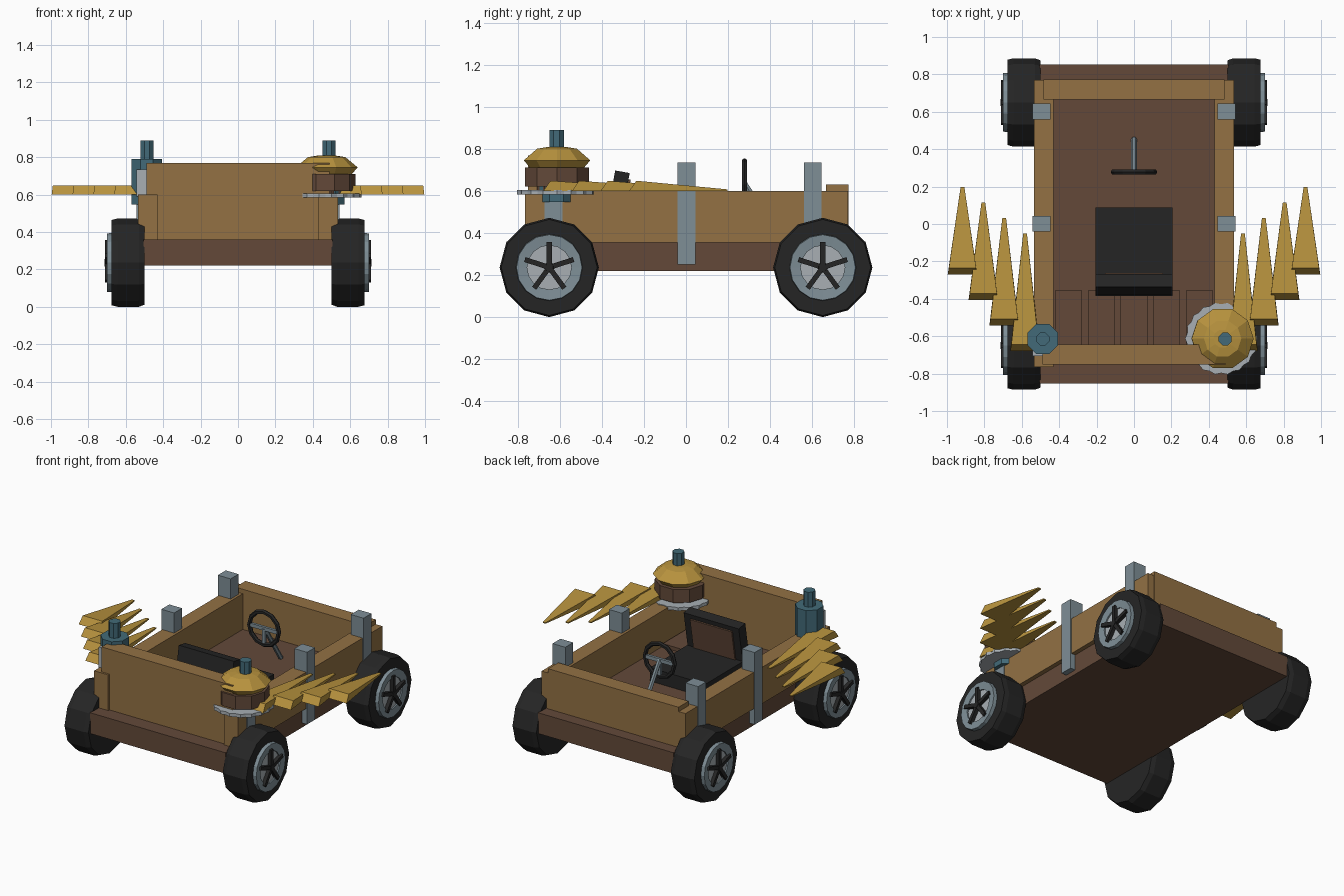
import bpy, bmesh, math
from mathutils import Vector, Matrix

if "Cube" in bpy.data.objects:
    bpy.data.objects.remove(bpy.data.objects["Cube"])


def material(name, rgb):
    lin = [((c / 255 + 0.055) / 1.055) ** 2.4 if c > 10 else c / 3295 for c in rgb]
    m = bpy.data.materials.new(name)
    m.diffuse_color = (*lin, 1)
    m.use_nodes = True
    m.node_tree.nodes["Principled BSDF"].inputs["Base Color"].default_value = m.diffuse_color
    return m


TAN = material("tan wood", (147, 113, 68))
BROWN = material("brown wood", (99, 73, 57))
GOLD = material("gold", (184, 147, 62))
TEAL = material("teal metal", (66, 106, 120))
GREY = material("grey metal", (126, 142, 150))
LIGHT = material("light metal", (168, 175, 180))
BLACK = material("black rubber", (37, 37, 37))


def finish(name, bm, mat):
    bmesh.ops.recalc_face_normals(bm, faces=bm.faces)
    me = bpy.data.meshes.new(name)
    bm.to_mesh(me)
    bm.free()
    me.materials.append(mat)
    ob = bpy.data.objects.new(name, me)
    bpy.context.collection.objects.link(ob)
    return ob


def box(name, x, y, z, mat, matrix=None):
    """Box from (min, max) ranges, optionally transformed."""
    bm = bmesh.new()
    bmesh.ops.create_cube(bm, size=1)
    for v in bm.verts:
        v.co = Vector([(r[0] + r[1]) / 2 + c * (r[1] - r[0]) for r, c in zip((x, y, z), v.co)])
    if matrix:
        bm.transform(matrix)
    return finish(name, bm, mat)


def lathe(name, profile, n, mat, matrix, phase=0.0, closed=False, tooth=1.0):
    """Spin (radius, height) points round z; tooth shrinks every second side."""
    bm = bmesh.new()
    rings = []
    for r, h in profile:
        ring = []
        for i in range(n):
            a = 2 * math.pi * (i + phase) / n
            k = r * (tooth if i % 2 else 1)
            ring.append(bm.verts.new((k * math.cos(a), k * math.sin(a), h)))
        rings.append(ring)
    pairs = list(zip(rings, rings[1:]))
    if closed:
        pairs.append((rings[-1], rings[0]))
    else:
        bm.faces.new(rings[0])
        bm.faces.new(rings[-1])
    for a, b in pairs:
        for i in range(n):
            j = (i + 1) % n
            bm.faces.new((a[i], a[j], b[j], b[i]))
    bm.transform(matrix)
    return finish(name, bm, mat)


def at(x, y, z):
    return Matrix.Translation((x, y, z))


# Body: floor slab, side walls, tall front panel, low back panel, floor boards
box("floor", (-.505, .505), (-.853, .853), (.22, .36), BROWN)
for s, side in ((-1, "left"), (1, "right")):
    box(side + "_wall", sorted((s * .43, s * .535)), (-.765, .77), (.355, .60), TAN)
box("front_panel", (-.488, .488), (-.752, -.645), (.355, .768), TAN)
box("back_panel", (-.485, .485), (.665, .772), (.355, .63), TAN)
for i in range(5):
    c = (i - 2) * .175
    box("floor_board", (c - .072, c + .072), (-.65, -.355), (.35, .385), BROWN)

# Posts along the side walls
for s in (-1, 1):
    for y in (-.63, .002, .602):
        box("post", sorted((s * .447, s * .542)), (y - .042, y + .042), (.25, .735), GREY)
box("left_front_bracket", (-.543, -.485), (-.706, -.66), (.59, .735), LIGHT)

# Wheels with rim, hub plate and five spokes
for s in (-1, 1):
    for y in (-.65, .65):
        m = at(0, y, .236) @ Matrix.Rotation(s * math.pi / 2, 4, 'Y')
        lathe("tyre", [(.225, .5), (.236, .53), (.236, .645), (.228, .676)], 12, BLACK, m)
        lathe("rim", [(.16, .66), (.156, .70), (.105, .695), (.105, .66)], 16, GREY, m, closed=True)
        lathe("hub_plate", [(.11, .66), (.11, .686)], 16, LIGHT, m)
        lathe("hub_cap", [(.024, .68), (.02, .713)], 10, BLACK, m)
        for k in range(5):
            r = at(0, y, .236) @ Matrix.Rotation(2 * math.pi * k / 5, 4, 'X')
            box("spoke", sorted((s * .68, s * .71)), (-.012, .012), (0, .122), BLACK, r)

# Seat with forward-leaning backrest and brown pad
box("seat_cushion", (-.207, .207), (-.385, .088), (.36, .45), BLACK)
lean = at(0, -.35, .42) @ Matrix.Rotation(math.radians(-10), 4, 'X')
box("seat_back", (-.205, .205), (-.035, .035), (0, .275), BLACK, lean)
box("seat_back_pad", (-.155, .155), (.03, .045), (.03, .245), BROWN, lean)

# Steering wheel: ring, cross bar and column
ring = [(.110 + .015 * math.cos(a), .015 * math.sin(a))
        for a in (k * math.pi / 3 for k in range(6))]
lathe("steering_ring", ring, 12, BLACK,
      at(0, .278, .63) @ Matrix.Rotation(math.pi / 2, 4, 'X'), closed=True)
box("steering_bar", (-.1, .1), (.27, .288), (.618, .642), GREY)
box("steering_spoke", (-.012, .012), (.27, .288), (.525, .63), GREY)
top, low = Vector((0, .278, .635)), Vector((0, .455, .365))
d = low - top
lathe("steering_column", [(.015, 0), (.015, d.length)], 6, GREY,
      Matrix.Translation(top) @ d.to_track_quat('Z', 'Y').to_matrix().to_4x4())

# Teal canisters on both front corners
for s in (-1, 1):
    m = at(s * .487, -.615, 0)
    lathe("canister", [(.088, .548), (.088, .79)], 8, TEAL, m, phase=.5)
    lathe("canister_stem", [(.037, .78), (.037, .89)], 8, TEAL, m, phase=.5)

# Right corner turret: saw disc, brown drum and gold cap
m = at(.467, -.613, 0)
lathe("saw_disc", [(.194, .583), (.194, .605)], 36, LIGHT, m, tooth=.95)
lathe("drum", [(.16, .62), (.16, .71)], 10, BROWN, m)
lathe("drum_neck", [(.10, .60), (.10, .625)], 10, BROWN, m)
m = at(.474, -.613, 0)
lathe("gold_cap", [(.13, .705), (.166, .745), (.10, .80), (.05, .808)], 10, GOLD, m)

# Stepped row of flat gold spikes on each side, pointing back
for s in (-1, 1):
    for i in range(4):
        x = s * (.917 - .1115 * i)
        y0, y1 = -.27 - .136 * i, .198 - .083 * i
        bm = bmesh.new()
        rows = [(.079, y0, .6), (.073, y0 + .034, .648), (.010, y1, .607), (.010, y1, .6)]
        a = [bm.verts.new((x - w, y, z)) for w, y, z in rows]
        b = [bm.verts.new((x + w, y, z)) for w, y, z in rows]
        bm.faces.new(a)
        bm.faces.new(b)
        for k in range(4):
            j = (k + 1) % 4
            bm.faces.new((a[k], a[j], b[j], b[k]))
        finish("spike", bm, GOLD)
